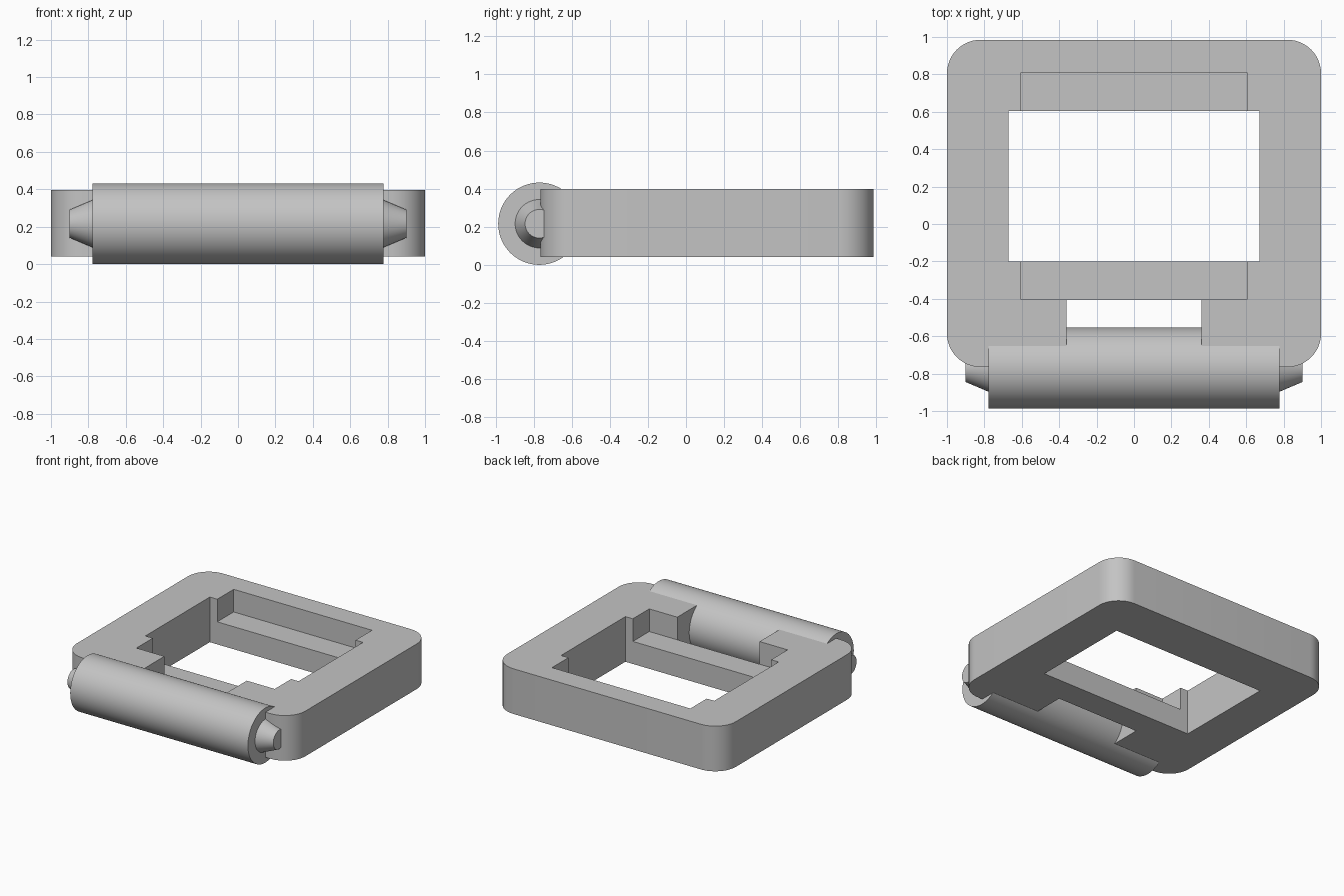
import bpy, bmesh, math
from mathutils import Matrix

if "Cube" in bpy.data.objects:
    bpy.data.objects.remove(bpy.data.objects["Cube"], do_unlink=True)

grey = bpy.data.materials.new("light_grey")
grey.use_nodes = True
colour = (0.55, 0.55, 0.55, 1)
grey.diffuse_color = colour
grey.node_tree.nodes["Principled BSDF"].inputs["Base Color"].default_value = colour

BOTTOM, TOP, LEDGE = 0.04, 0.397, 0.218
AXIS_Y, AXIS_Z, RADIUS = -0.77, 0.216, 0.216


def finish(name, bm):
    bmesh.ops.recalc_face_normals(bm, faces=bm.faces[:])
    mesh = bpy.data.meshes.new(name)
    bm.to_mesh(mesh)
    bm.free()
    mesh.materials.append(grey)
    obj = bpy.data.objects.new(name, mesh)
    bpy.context.collection.objects.link(obj)
    return obj


def select(obj):
    bpy.ops.object.select_all(action='DESELECT')
    obj.select_set(True)
    bpy.context.view_layer.objects.active = obj


def block(name, half_x, y0, y1, z0, z1, corner=0):
    """Box mirrored about x = 0, with optional rounded upright edges."""
    bm = bmesh.new()
    size = Matrix.Diagonal((2 * half_x, y1 - y0, z1 - z0, 1))
    place = Matrix.Translation((0, (y0 + y1) / 2, (z0 + z1) / 2))
    bmesh.ops.create_cube(bm, size=1, matrix=place @ size)
    if corner:
        upright = [e for e in bm.edges
                   if abs(e.verts[0].co.z - e.verts[1].co.z) > 0.1]
        bmesh.ops.bevel(bm, geom=upright, offset=corner, segments=12,
                        profile=0.5, affect='EDGES')
    return finish(name, bm)


def rod(name, x0, x1, r0, r1):
    """Cylinder or cone along x on the roller axis."""
    bm = bmesh.new()
    place = Matrix.Translation(((x0 + x1) / 2, AXIS_Y, AXIS_Z))
    bmesh.ops.create_cone(bm, cap_ends=True, segments=64, radius1=r0, radius2=r1,
                          depth=x1 - x0,
                          matrix=place @ Matrix.Rotation(math.pi / 2, 4, 'Y'))
    return finish(name, bm)


# Rounded frame with a through opening, two ledges and a front notch
frame = block("frame", 1, -0.765, 0.985, BOTTOM, TOP, corner=0.18)
cutters = [
    block("opening_cutter", 0.67, -0.2, 0.605, -1, 1),
    block("ledge_cutter", 0.605, -0.405, 0.81, LEDGE, 1),
    block("notch_cutter", 0.36, -1.2, -0.405, -1, 1),
]
select(frame)
for cutter in cutters:
    cut = frame.modifiers.new(cutter.name, 'BOOLEAN')
    cut.operation = 'DIFFERENCE'
    cut.solver = 'EXACT'
    cut.object = cutter
    bpy.ops.object.modifier_apply(modifier=cut.name)
    bpy.data.objects.remove(cutter, do_unlink=True)

# Roller along the front edge with a tapered pin at each end
parts = [
    frame,
    rod("roller", -0.777, 0.777, RADIUS, RADIUS),
    rod("left_pin", 0.77, 0.9, 0.13, 0.075),
    rod("right_pin", -0.9, -0.77, 0.075, 0.13),
]
for part in parts:
    select(part)
    bpy.ops.object.shade_smooth_by_angle(angle=math.radians(30))
